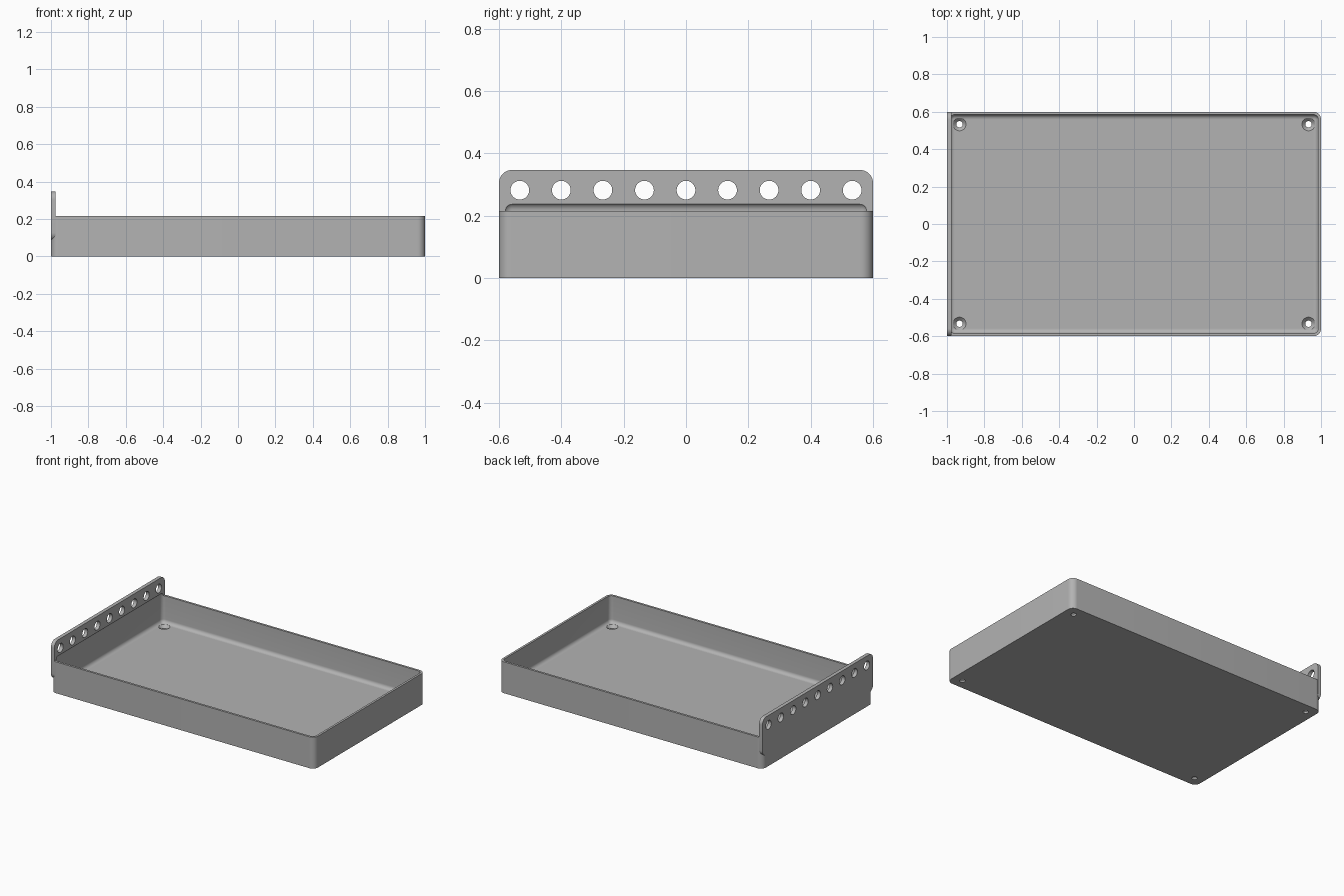
import bpy, bmesh, math
from mathutils import Matrix

if "Cube" in bpy.data.objects:
    bpy.data.objects.remove(bpy.data.objects["Cube"], do_unlink=True)

grey = bpy.data.materials.new("plain grey")
grey.use_nodes = True
colour = (0.45, 0.45, 0.45, 1)
grey.diffuse_color = colour
grey.node_tree.nodes["Principled BSDF"].inputs["Base Color"].default_value = colour


def rounded_rect(hx, hy, r, n=10):
    pts = []
    for i, (sx, sy) in enumerate([(1, 1), (-1, 1), (-1, -1), (1, -1)]):
        for k in range(n + 1):
            a = math.pi / 2 * (i + k / n)
            pts.append((sx * (hx - r) + r * math.cos(a), sy * (hy - r) + r * math.sin(a)))
    return pts


def circle(r, n=40):
    return [(r * math.cos(2 * math.pi * k / n), r * math.sin(2 * math.pi * k / n)) for k in range(n)]


def loft(name, sections, matrix=Matrix()):
    """Closed solid through a stack of (outline, height) sections."""
    bm = bmesh.new()
    loops = [[bm.verts.new((x, y, z)) for x, y in pts] for pts, z in sections]
    for a, b in zip(loops, loops[1:]):
        for i in range(len(a)):
            j = (i + 1) % len(a)
            bm.faces.new((a[i], a[j], b[j], b[i]))
    bm.faces.new(loops[0][::-1])
    bm.faces.new(loops[-1])
    bm.transform(matrix)
    bmesh.ops.recalc_face_normals(bm, faces=bm.faces)
    mesh = bpy.data.meshes.new(name)
    bm.to_mesh(mesh)
    bm.free()
    mesh.materials.append(grey)
    ob = bpy.data.objects.new(name, mesh)
    bpy.context.collection.objects.link(ob)
    return ob


def combine(target, other, operation):
    bpy.context.view_layer.objects.active = target
    mod = target.modifiers.new(operation, "BOOLEAN")
    mod.operation, mod.solver, mod.object = operation, "EXACT", other
    bpy.ops.object.modifier_apply(modifier=mod.name)
    bpy.data.objects.remove(other, do_unlink=True)


LENGTH, WIDTH, RIM, FLOOR = 1.0, 0.6, 0.215, 0.03
WALL, FILLET = 0.015, 0.025

# Solid tray block with rounded upright corners
outline = rounded_rect(LENGTH, WIDTH, 0.04)
tray = loft("tray", [(outline, 0), (outline, RIM)])

# Upright end plate, a rounded rectangle standing in the y-z plane
plate_low, plate_high, thick = 0.085, 0.347, 0.025
side = rounded_rect(WIDTH, (plate_high - plate_low) / 2, 0.042)
upright = Matrix(((0, 0, 1, -LENGTH), (1, 0, 0, 0),
                  (0, 1, 0, (plate_low + plate_high) / 2), (0, 0, 0, 1)))
combine(tray, loft("end_plate", [(side, 0), (side, thick)], upright), "UNION")

# Cavity with filleted floor and a filleted top that undercuts the plate
steps = [i / 8 * math.pi / 2 for i in range(9)]
arc = [(FILLET * (1 - math.cos(a)), FILLET * math.sin(a)) for a in steps]
profile = [(inset, FLOOR + FILLET - drop) for inset, drop in reversed(arc)]
profile += [(inset, RIM + 0.002 + rise) for inset, rise in arc]
cavity = [(rounded_rect(LENGTH - WALL - i, WIDTH - WALL - i, FILLET + 0.002 - i), z)
          for i, z in profile]
combine(tray, loft("cavity", cavity), "DIFFERENCE")

# Row of hanging holes through the plate
for k in range(-4, 5):
    turn = Matrix.Translation((-LENGTH, k * 0.1333, 0.282)) @ Matrix.Rotation(math.pi / 2, 4, "Y")
    combine(tray, loft("plate_hole", [(circle(0.03), -0.05), (circle(0.03), 0.08)], turn), "DIFFERENCE")

# Countersunk screw holes in the floor corners
for sx in (-1, 1):
    for sy in (-1, 1):
        screw = [(circle(0.017), -0.02), (circle(0.017), 0.012),
                 (circle(0.035), FLOOR), (circle(0.035), FLOOR + 0.03)]
        spot = Matrix.Translation((sx * 0.933, sy * 0.533, 0))
        combine(tray, loft("screw_hole", screw, spot), "DIFFERENCE")

# Smooth the rounded surfaces, keep the edges crisp
bpy.ops.object.select_all(action="DESELECT")
tray.select_set(True)
bpy.context.view_layer.objects.active = tray
bpy.ops.object.shade_smooth_by_angle(angle=math.radians(30))
